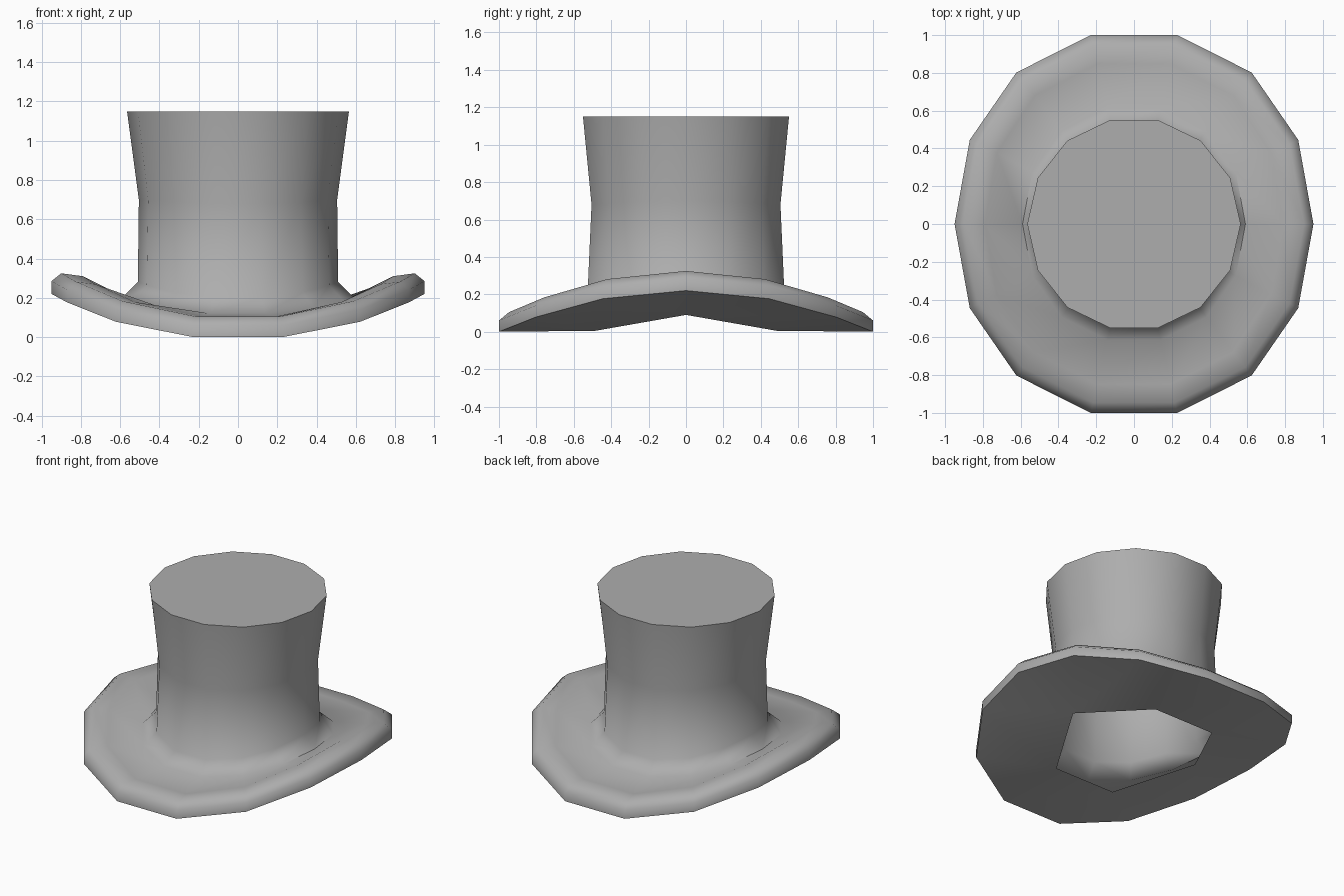
import bpy, bmesh, math

cube = bpy.data.objects.get("Cube")
if cube:
    bpy.data.objects.remove(cube, do_unlink=True)

SIDES = 14

# Felt colour
felt = bpy.data.materials.new("grey_felt")
felt.use_nodes = True
GREY = (0.42, 0.42, 0.42, 1.0)
felt.diffuse_color = GREY
felt.node_tree.nodes["Principled BSDF"].inputs["Base Color"].default_value = GREY

# Rings from brim edge to crown top:
# (radius at side, radius at front, height at side, height at front)
RINGS = [
    (0.95, 1.026, 0.22, 0.00),    # brim edge, bottom
    (0.95, 1.026, 0.285, 0.06),   # brim edge, top
    (0.90, 0.970, 0.325, 0.105),  # rolled ridge
    (0.79, 0.870, 0.31, 0.105),   # inside of the ridge
    (0.59, 0.630, 0.20, 0.12),    # foot of the flare
    (0.51, 0.540, 0.28, 0.20),    # base of the crown wall
    (0.505, 0.518, 0.70, 0.68),   # waist
    (0.565, 0.565, 1.15, 1.15),   # crown top
]


def make_ring(bm, r_side, r_front, z_side, z_front):
    """One ring whose sides curl upward."""
    low = math.cos(math.tau * 3 / SIDES) ** 2
    ring = []
    for k in range(SIDES):
        a = math.tau * k / SIDES
        w = (math.cos(a) ** 2 - low) / (1 - low)
        rx = r_front + (r_side - r_front) * w
        z = z_front + (z_side - z_front) * w
        ring.append(bm.verts.new((rx * math.cos(a), r_front * math.sin(a), z)))
    return ring


bm = bmesh.new()
rings = [make_ring(bm, *r) for r in RINGS]

# Brim top and crown wall
for lower, upper in zip(rings, rings[1:]):
    for k in range(SIDES):
        n = (k + 1) % SIDES
        bm.faces.new((lower[k], lower[n], upper[n], upper[k]))

# Flat crown top
bm.faces.new(rings[-1])

# Underside, running in to a six-sided head opening
hole = [bm.verts.new(p) for p in (
    (0.5, 0, 0.09), (0.23, 0.485, 0.005), (-0.23, 0.485, 0.005),
    (-0.5, 0, 0.09), (-0.23, -0.485, 0.005), (0.23, -0.485, 0.005))]
nearest = [0, 0, 1, 1, 2, 2, 3, 3, 3, 4, 4, 5, 5, 0]
for k in range(SIDES):
    n = (k + 1) % SIDES
    a, b = hole[nearest[k]], hole[nearest[n]]
    corners = [rings[0][n], rings[0][k], a] + ([b] if b is not a else [])
    bm.faces.new(corners)

mesh = bpy.data.meshes.new("top_hat")
bm.to_mesh(mesh)
bm.free()
mesh.materials.append(felt)
hat = bpy.data.objects.new("top_hat", mesh)
bpy.context.collection.objects.link(hat)

# Smooth felt with crisp top and underside edges
bpy.ops.object.select_all(action='DESELECT')
hat.select_set(True)
bpy.context.view_layer.objects.active = hat
bpy.ops.object.shade_smooth_by_angle(angle=math.radians(60))
